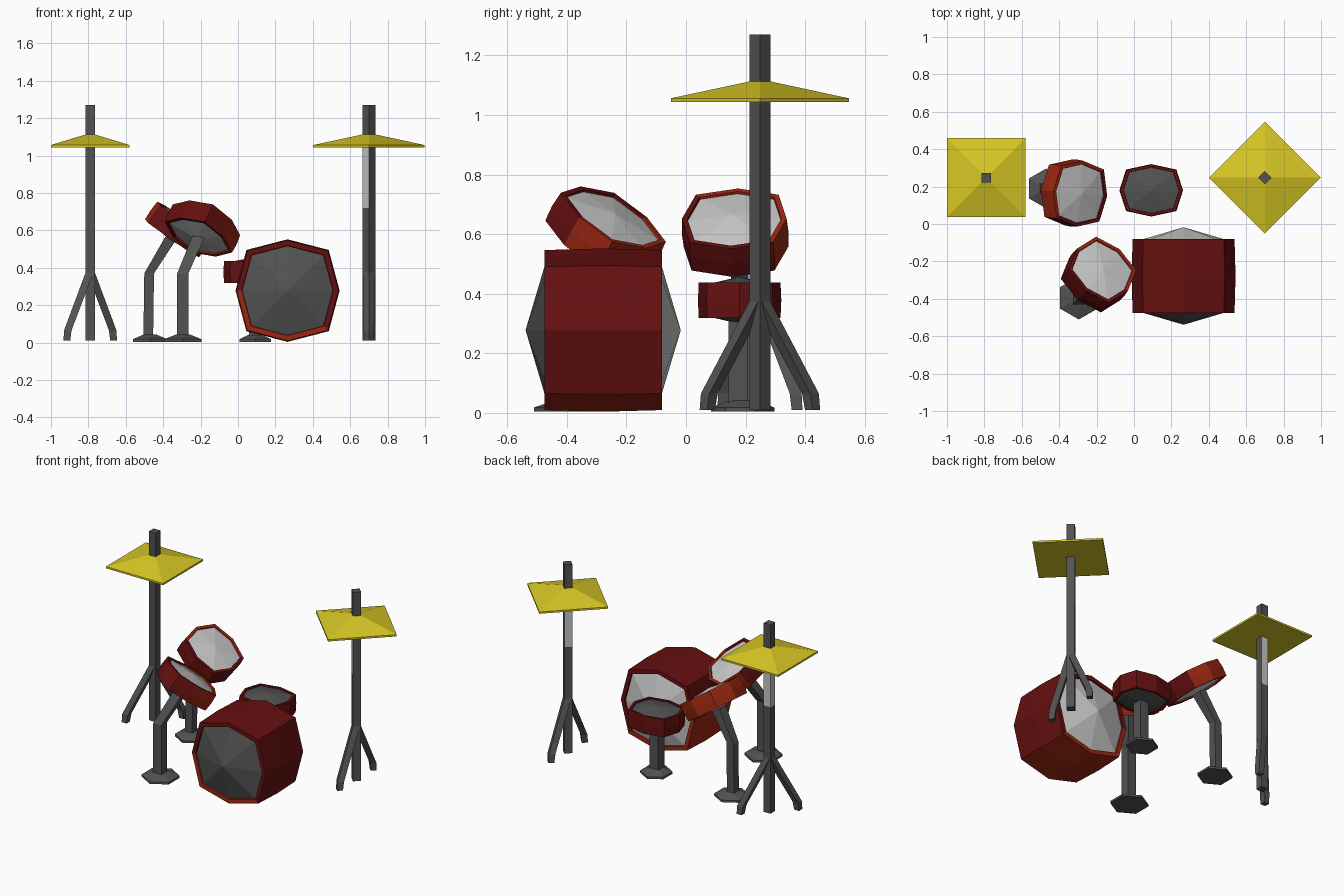
import bpy, bmesh, math
from mathutils import Matrix, Vector

if "Cube" in bpy.data.objects:
    bpy.data.objects.remove(bpy.data.objects["Cube"])


def mat(name, rgb):
    m = bpy.data.materials.new(name)
    m.diffuse_color = (*rgb, 1)
    m.use_nodes = True
    m.node_tree.nodes["Principled BSDF"].inputs["Base Color"].default_value = m.diffuse_color
    return m


DARK = mat("dark_grey", (0.085, 0.085, 0.085))
LIGHT = mat("light_grey", (0.58, 0.58, 0.58))
RED = mat("deep_red", (0.13, 0.005, 0.005))
ORANGE = mat("orange_red", (0.33, 0.02, 0.006))
YELLOW = mat("brass_yellow", (0.68, 0.57, 0.018))


def skin(rings, name, mats, rule, matrix):
    """Join rings of points (a ring may be one apex point) into a flat-shaded closed object."""
    bm = bmesh.new()
    vs = [[bm.verts.new(p) for p in ring] for ring in rings]
    n = max(len(r) for r in vs)
    for i, (a, b) in enumerate(zip(vs, vs[1:])):
        for k in range(n):
            j = (k + 1) % n
            if len(a) == 1:
                f = bm.faces.new((a[0], b[j], b[k]))
            elif len(b) == 1:
                f = bm.faces.new((a[k], a[j], b[0]))
            else:
                f = bm.faces.new((a[k], a[j], b[j], b[k]))
            f.material_index = rule(i, k)
    for ring, flip in ((vs[0], True), (vs[-1], False)):
        if len(ring) > 1:
            bm.faces.new(ring[::-1] if flip else ring)
    bmesh.ops.recalc_face_normals(bm, faces=bm.faces)
    me = bpy.data.meshes.new(name)
    bm.to_mesh(me)
    bm.free()
    for m in mats:
        me.materials.append(m)
    ob = bpy.data.objects.new(name, me)
    ob.matrix_world = matrix
    bpy.context.collection.objects.link(ob)
    return ob


def loft(name, path, n=4, mats=(DARK,), rule=lambda i, k: 0, matrix=Matrix()):
    """Horizontal n-gon sections (x, y, z, half width) stacked along a path."""
    rings = []
    for x, y, z, w in path:
        r = w / math.cos(math.pi / n)
        rings.append([(x + r * math.cos((k + 0.5) * math.tau / n),
                       y + r * math.sin((k + 0.5) * math.tau / n), z) for k in range(n)])
    return skin(rings, name, mats, rule, matrix)


def drum(name, centre, rot, rx, ry, depth, bulge, top, bottom, accent=None, limit=0.3):
    """Eight-sided drum along local z; accent = local angle of the orange-red side."""
    h = depth / 2
    profile = [(0, -h - bulge), (0.87, -h + 0.008), (0.88, -h), (0.98, -h), (1, 0),
               (0.98, h), (0.88, h), (0.87, h - 0.008), (0, h + bulge)]
    rings = []
    for s, z in profile:
        ring = []
        for k in range(8):
            a, c = k * math.tau / 8, s * (1.12 if k % 2 else 1)
            ring.append((rx * c * math.cos(a), ry * c * math.sin(a), z))
        rings.append(ring if s else [(0, 0, z)])

    def rule(i, k):
        if i in (0, 7):
            return 2 if i == 0 else 3
        if accent is None:
            return 0
        return int(math.cos((k + 0.5) * math.tau / 8 - math.radians(accent)) > limit)

    return skin(rings, name, (RED, ORANGE, bottom, top), rule,
                Matrix.Translation(centre) @ rot)


def tilt(yaw, angle):
    return (Matrix.Rotation(math.radians(yaw), 4, 'Z')
            @ Matrix.Rotation(math.radians(angle), 4, 'Y'))


def foot(name, x, y, r):
    loft(name, [(x, y, 0.004, r), (x, y, 0.018, r), (x, y, 0.042, r * 0.4)], 6)


# Drums
drum("bass_drum", (0.265, -0.278, 0.278), Matrix.Rotation(math.pi / 2, 4, 'X'),
     0.278, 0.274, 0.395, 0.063, DARK, LIGHT, accent=250, limit=0.5)
drum("left_tom", (-0.32, 0.165, 0.605), tilt(-5, 35), 0.18, 0.18, 0.115, 0.015,
     LIGHT, LIGHT, accent=135)
drum("front_tom", (-0.19, -0.27, 0.61), tilt(50, 36), 0.18, 0.18, 0.115, 0.015,
     LIGHT, LIGHT, accent=0)
drum("snare_drum", (0.092, 0.18, 0.378), Matrix(), 0.17, 0.14, 0.118, 0.02, DARK, DARK)

# Bent tom legs, snare column and their feet
loft("left_tom_leg", [(-0.48, 0.19, 0.02, 0.026), (-0.475, 0.19, 0.37, 0.026),
                      (-0.355, 0.168, 0.565, 0.034)])
foot("left_tom_foot", -0.47, 0.19, 0.092)
loft("front_tom_leg", [(-0.295, -0.4, 0.02, 0.03), (-0.295, -0.4, 0.37, 0.03),
                       (-0.21, -0.295, 0.57, 0.034)])
foot("front_tom_foot", -0.295, -0.395, 0.1)
loft("snare_column", [(0.092, 0.175, 0.02, 0.032), (0.092, 0.175, 0.33, 0.032)])
foot("snare_foot", 0.092, 0.182, 0.085)

# Cymbal stands: the right one is the left one turned by 45 degrees
for side, x, turn in (("left", -0.79, 0), ("right", 0.7, 45)):
    m = (Matrix.Translation((x, 0.248, 0))
         @ Matrix.Rotation(math.radians(turn), 4, 'Z'))
    # pole with a pale section on two faces under the cymbal
    loft(side + "_pole", [(0, 0, z, 0.025) for z in (0.01, 0.72, 1.045, 1.27)],
         mats=(DARK, LIGHT), rule=lambda i, k: int(i == 1 and k in (0, 1)), matrix=m)
    for tag, s in (("a", 1), ("b", -1)):
        loft(f"{side}_stand_leg_{tag}",
             [(s * d, s * d, z, w) for d, z, w in
              ((0.125, 0.01, 0.018), (0.12, 0.065, 0.02), (0, 0.385, 0.021))], matrix=m)
    loft(side + "_cymbal", [(0, 0, 1.044, 0.211), (0, 0, 1.056, 0.211),
                            (0, 0, 1.114, 0.02)], mats=(YELLOW,), matrix=m)
